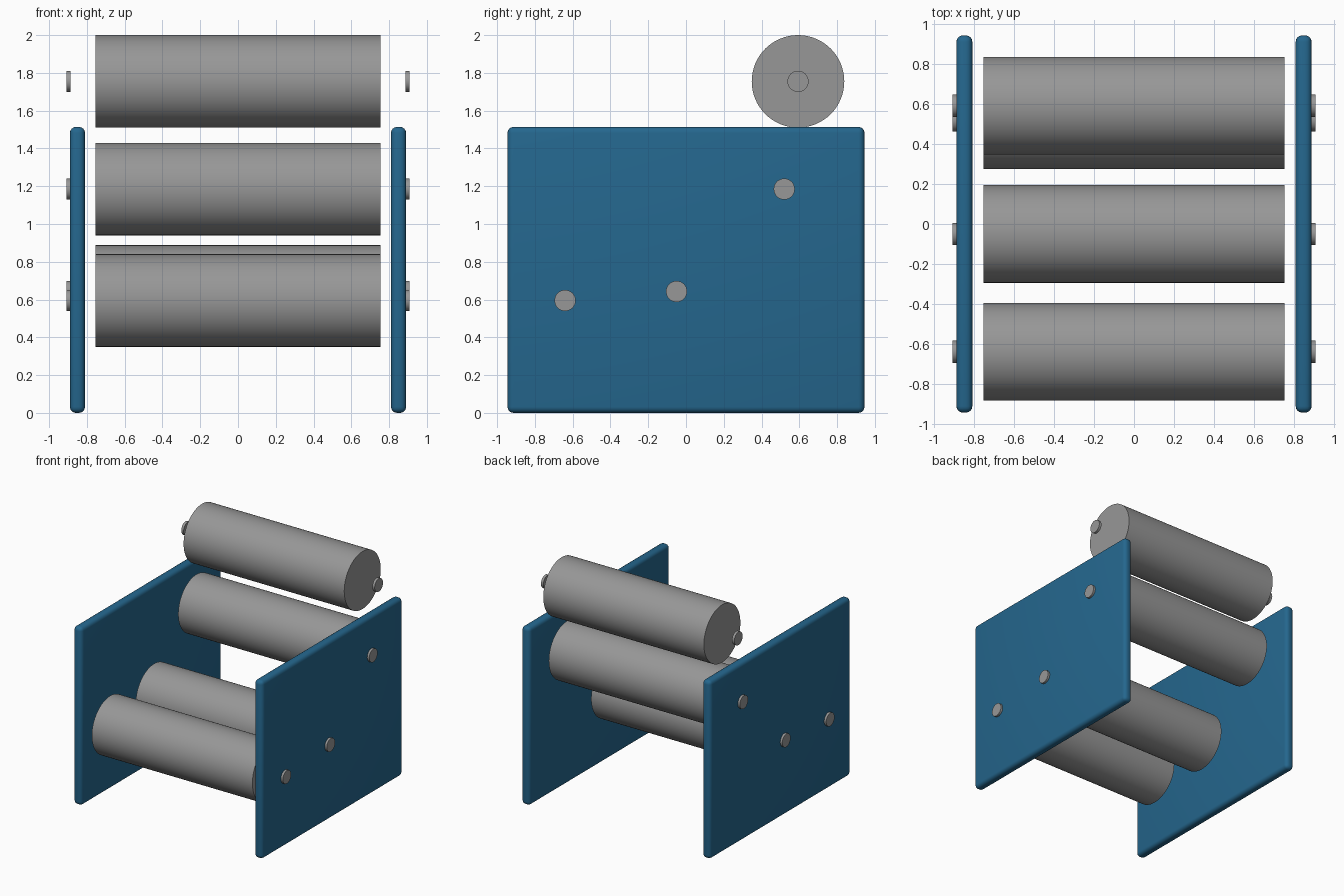
import bpy
import math

cube = bpy.data.objects.get("Cube")
if cube:
    bpy.data.objects.remove(cube, do_unlink=True)


def make_material(name, rgb):
    mat = bpy.data.materials.new(name)
    mat.use_nodes = True
    mat.diffuse_color = (*rgb, 1)
    mat.node_tree.nodes["Principled BSDF"].inputs["Base Color"].default_value = (*rgb, 1)
    return mat


blue = make_material("panel blue", (0.018, 0.135, 0.27))
grey = make_material("roller grey", (0.31, 0.31, 0.31))


def finish(obj, name, mat):
    obj.name = name
    obj.data.materials.append(mat)
    bpy.ops.object.shade_smooth_by_angle(angle=math.radians(40))


def x_cylinder(name, radius, length, location, sides):
    bpy.ops.mesh.primitive_cylinder_add(vertices=sides, radius=radius, depth=length,
                                        location=location, rotation=(0, math.pi / 2, 0))
    finish(bpy.context.object, name, grey)


def side_panel(name, x):
    bpy.ops.mesh.primitive_cube_add(size=1, location=(x, 0, PANEL_HEIGHT / 2))
    panel = bpy.context.object
    panel.scale = (0.08, 1.89, PANEL_HEIGHT)
    bpy.ops.object.transform_apply(location=False, rotation=False, scale=True)
    bevel = panel.modifiers.new("rounded edges", 'BEVEL')
    bevel.width = 0.032
    bevel.segments = 4
    bpy.ops.object.modifier_apply(modifier=bevel.name)
    finish(panel, name, blue)


PANEL_HEIGHT = 1.514
SIDES = {"left": 1, "right": -1}

# Upright side panels
for side, sign in SIDES.items():
    side_panel(side + "_panel", sign * 0.85)

# Rollers, each with a separate axle cap beyond either end
ROLLERS = {
    "top": (0.593, 1.755),
    "upper": (0.52, 1.185),
    "middle": (-0.05, 0.643),
    "front": (-0.64, 0.595),
}
for place, (y, z) in ROLLERS.items():
    x_cylinder(place + "_roller", 0.245, 1.51, (0, y, z), 64)
    for side, sign in SIDES.items():
        x_cylinder(f"{place}_{side}_axle_cap", 0.056, 0.022, (sign * 0.898, y, z), 32)
